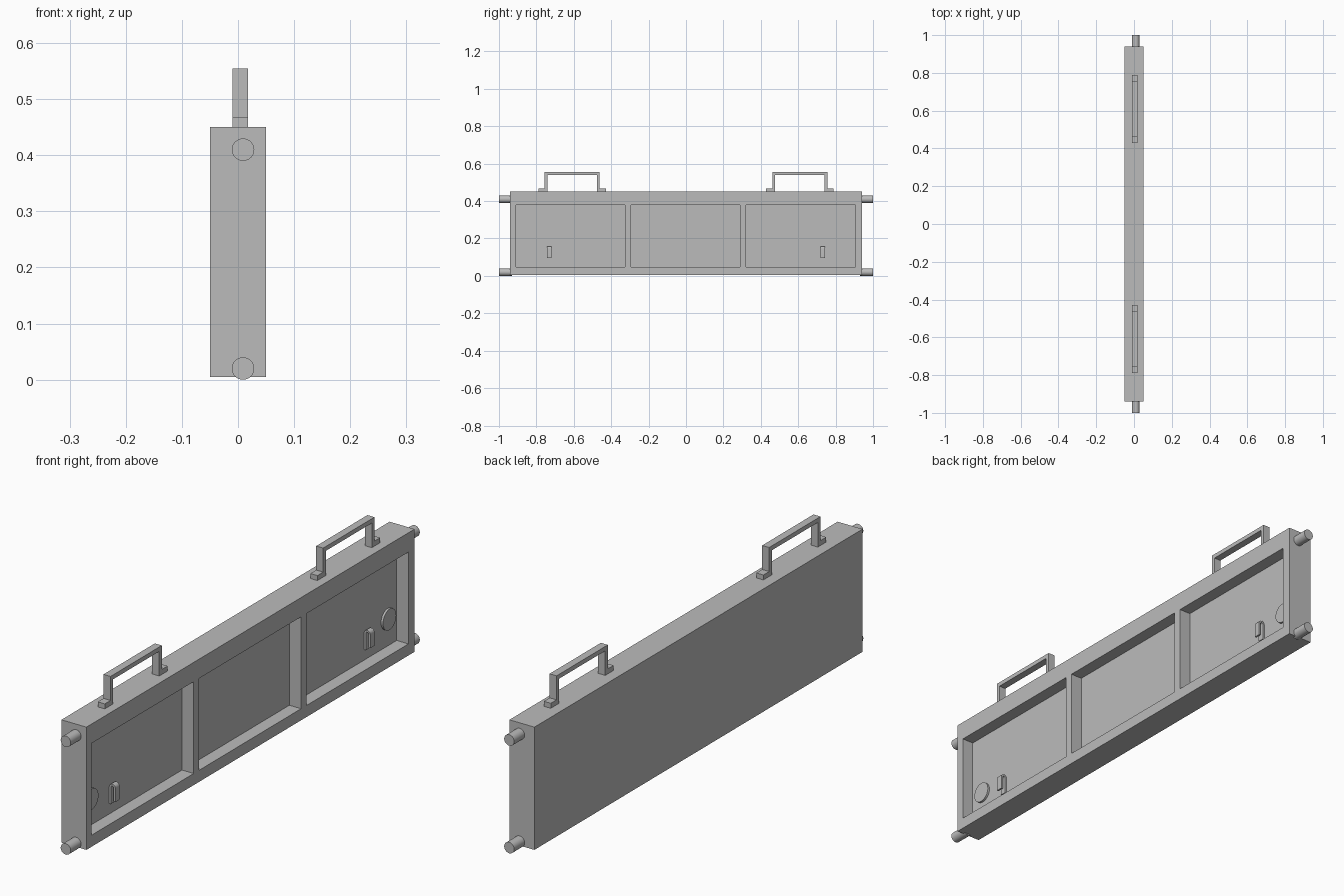
import bpy, bmesh, math
from mathutils import Matrix, Vector

if "Cube" in bpy.data.objects:
    bpy.data.objects.remove(bpy.data.objects["Cube"])

grey = bpy.data.materials.new("plain_grey")
grey.diffuse_color = (0.5, 0.5, 0.5, 1)
grey.use_nodes = True
grey.node_tree.nodes["Principled BSDF"].inputs["Base Color"].default_value = grey.diffuse_color

FLOOR_X = 0.003  # surface of the recessed panels


def finish(name, bm, smooth=False):
    bmesh.ops.recalc_face_normals(bm, faces=bm.faces)
    mesh = bpy.data.meshes.new(name)
    bm.to_mesh(mesh)
    bm.free()
    mesh.materials.append(grey)
    if smooth:
        mesh.polygons.foreach_set("use_smooth", [True] * len(mesh.polygons))
        mesh.set_sharp_from_angle(angle=math.radians(35))
    obj = bpy.data.objects.new(name, mesh)
    bpy.context.collection.objects.link(obj)
    return obj


def prism(name, points, depth, smooth=False):
    """Closed outline swept along a depth vector."""
    bm = bmesh.new()
    face = bm.faces.new([bm.verts.new(p) for p in points])
    ext = bmesh.ops.extrude_face_region(bm, geom=[face])
    verts = [g for g in ext["geom"] if isinstance(g, bmesh.types.BMVert)]
    bmesh.ops.translate(bm, verts=verts, vec=Vector(depth))
    return finish(name, bm, smooth)


def cylinder(name, centre, radius, length, axis):
    bm = bmesh.new()
    rot = Matrix.Rotation(math.pi / 2, 4, axis)
    bmesh.ops.create_cone(bm, cap_ends=True, segments=32, radius1=radius, radius2=radius,
                          depth=length, matrix=Matrix.Translation(centre) @ rot)
    return finish(name, bm, True)


# Body: slab with three recessed panels on the +x side
cells = [(-0.91, -0.325), (-0.295, 0.29), (0.32, 0.905)]
z_low, z_high = 0.047, 0.38
bm = bmesh.new()
bmesh.ops.create_cube(bm, size=1, matrix=Matrix.Translation((0, 0, 0.2275))
                      @ Matrix.Diagonal((0.1, 1.88, 0.445, 1)))
cuts = [((0, y, 0), (0, 1, 0)) for cell in cells for y in cell]
cuts += [((0, 0, z), (0, 0, 1)) for z in (z_low, z_high)]
for co, no in cuts:
    bmesh.ops.bisect_plane(bm, geom=bm.verts[:] + bm.edges[:] + bm.faces[:],
                           plane_co=co, plane_no=no)
panels = []
for f in bm.faces:
    c = f.calc_center_median()
    if c.x > 0.049 and z_low < c.z < z_high and any(a < c.y < b for a, b in cells):
        panels.append(f)
sunk = bmesh.ops.extrude_discrete_faces(bm, faces=panels)["faces"]
for f in sunk:
    bmesh.ops.translate(bm, verts=f.verts, vec=(FLOOR_X - 0.05, 0, 0))
bmesh.ops.dissolve_limit(bm, angle_limit=0.01, verts=bm.verts, edges=bm.edges)
finish("panel_body", bm)

# Hook outline: strip standing on the panel, arching outward and down
hook = [(0.0, 0.085), (0.0, 0.145)]
N = 10
hook += [(0.0125 - 0.0125 * math.cos(math.pi * i / N), 0.146 + 0.0125 * math.sin(math.pi * i / N))
         for i in range(1, N)]
hook += [(0.025, 0.145), (0.025, 0.097), (0.018, 0.097), (0.018, 0.145)]
hook += [(0.0125 + 0.0055 * math.cos(math.pi * i / N), 0.146 + 0.0055 * math.sin(math.pi * i / N))
         for i in range(1, N)]
hook += [(0.007, 0.145), (0.007, 0.085)]

# Handle outline, centred on its own y
t = 0.45
handle = [(-0.18, t), (-0.18, t + 0.018), (-0.147, t + 0.018), (-0.147, 0.555),
          (0.147, 0.555), (0.147, t + 0.018), (0.18, t + 0.018), (0.18, t),
          (0.132, t), (0.132, 0.539), (-0.132, 0.539), (-0.132, t)]

for side, end in ((-1, "front"), (1, "back")):
    # Carrying handle
    prism(end + "_handle", [(-0.01, side * 0.609 + y, z) for y, z in handle], (0.028, 0, 0))
    # End pins
    for level, z in (("lower", 0.02), ("upper", 0.41)):
        cylinder(f"{end}_{level}_pin", (0.009, side * 0.965, z), 0.02, 0.07, 'X')
    # Hook and round button on the outer panels
    prism(end + "_hook", [(FLOOR_X + x, side * 0.73 - 0.012, z) for x, z in hook],
          (0, 0.024, 0), True)
    cylinder(end + "_button", (FLOOR_X + 0.003, side * 0.853, 0.145), 0.038, 0.01, 'Y')
